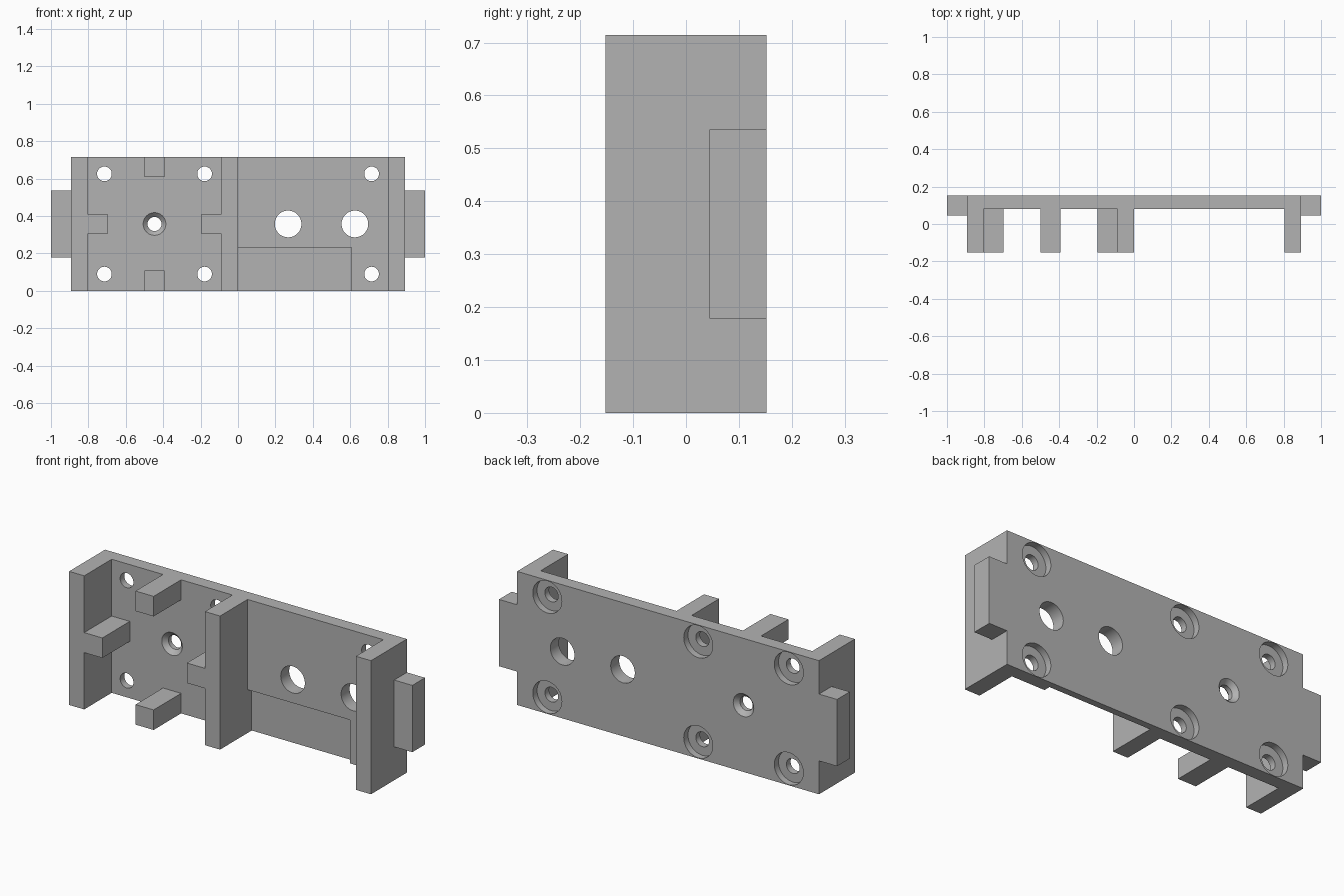
import bpy, bmesh, math

cube = bpy.data.objects.get("Cube")
if cube:
    bpy.data.objects.remove(cube, do_unlink=True)

S = 1 / 56                      # the part is laid out in 112 x 17 x 40 units
BACK, FACE, FRONT = 8.5, 4.5, -8.5
HEIGHT = 40

grey = bpy.data.materials.new("plain grey")
grey.use_nodes = True
colour = (0.45, 0.45, 0.45, 1)
grey.diffuse_color = colour
grey.node_tree.nodes["Principled BSDF"].inputs["Base Color"].default_value = colour


def finish(name, bm):
    bmesh.ops.recalc_face_normals(bm, faces=bm.faces)
    bmesh.ops.scale(bm, vec=(S, S, S), verts=bm.verts)
    mesh = bpy.data.meshes.new(name)
    bm.to_mesh(mesh)
    bm.free()
    mesh.materials.append(grey)
    obj = bpy.data.objects.new(name, mesh)
    bpy.context.collection.objects.link(obj)
    return obj


def prism(name, outline, z0, z1):
    """Extrude an x-y outline upwards."""
    bm = bmesh.new()
    face = bm.faces.new([bm.verts.new((x, y, z0)) for x, y in outline])
    top = bmesh.ops.extrude_face_region(bm, geom=[face])["geom"]
    verts = [v for v in top if isinstance(v, bmesh.types.BMVert)]
    bmesh.ops.translate(bm, vec=(0, 0, z1 - z0), verts=verts)
    return finish(name, bm)


def box(name, x0, x1, y0, y1, z0, z1):
    return prism(name, [(x0, y0), (x1, y0), (x1, y1), (x0, y1)], z0, z1)


def bore(name, x, z, profile, sides=48):
    """Turned cutter along y, from (y, radius) pairs."""
    bm = bmesh.new()
    rings = []
    for y, r in profile:
        angles = [2 * math.pi * i / sides for i in range(sides)]
        rings.append([bm.verts.new((x + r * math.cos(a), y, z + r * math.sin(a)))
                      for a in angles])
    for low, high in zip(rings, rings[1:]):
        for i in range(sides):
            j = (i + 1) % sides
            bm.faces.new((low[i], low[j], high[j], high[i]))
    bm.faces.new(rings[0])
    bm.faces.new(rings[-1])
    return finish(name, bm)


def combine(body, tool, operation):
    mod = body.modifiers.new(tool.name, "BOOLEAN")
    mod.operation = operation
    mod.solver = "EXACT"
    mod.object = tool
    tool.hide_render = True
    bpy.context.view_layer.objects.active = body
    bpy.ops.object.modifier_apply(modifier=mod.name)
    bpy.data.objects.remove(tool, do_unlink=True)


# Back plate with two end walls and a divider
outline = [(-50, BACK), (-50, FRONT), (-45, FRONT), (-45, FACE),
           (-5, FACE), (-5, FRONT), (0, FRONT), (0, FACE),
           (45, FACE), (45, FRONT), (50, FRONT), (50, BACK)]
bracket = prism("mounting_bracket", outline, 0, HEIGHT)

# Locating pegs around the left-hand bay, and the end tabs
additions = [
    box("wall_peg", -46, -39, FRONT, FACE + 1, 17, 23),
    box("divider_peg", -11, -4, FRONT, FACE + 1, 17, 23),
    box("upper_peg", -28, -22, FRONT, FACE + 1, 34, HEIGHT),
    box("lower_peg", -28, -22, FRONT, FACE + 1, 0, 6),
    box("right_tab", -56, -49, 2.5, BACK, 10, 30),
    box("left_tab", 49, 56, 2.5, BACK, 10, 30),
]
for part in additions:
    combine(bracket, part, "UNION")

# Shallow recess, counterbored screw holes, large holes, double countersink
cutters = [box("recess", 0, 34, 2, FACE + 2, -2, 13)]
for x in (-40, -10, 40):
    for z in (5, 35):
        cutters.append(bore("screw_hole", x, z,
                            [(3, 2.2), (6.5, 2.2), (6.5, 4.8), (10, 4.8)]))
for x in (15, 35):
    cutters.append(bore("large_hole", x, 20, [(3, 4), (10, 4)]))
cutters.append(bore("countersunk_hole", -25, 20,
                    [(3, 3.4), (FACE, 3.4), (5.8, 2.1), (7.2, 2.1),
                     (BACK, 3.4), (10, 3.4)]))
for cutter in cutters:
    combine(bracket, cutter, "DIFFERENCE")

# Smooth bores, crisp edges
bpy.ops.object.select_all(action="DESELECT")
bracket.select_set(True)
bpy.context.view_layer.objects.active = bracket
bpy.ops.object.shade_smooth_by_angle(angle=math.radians(30))
